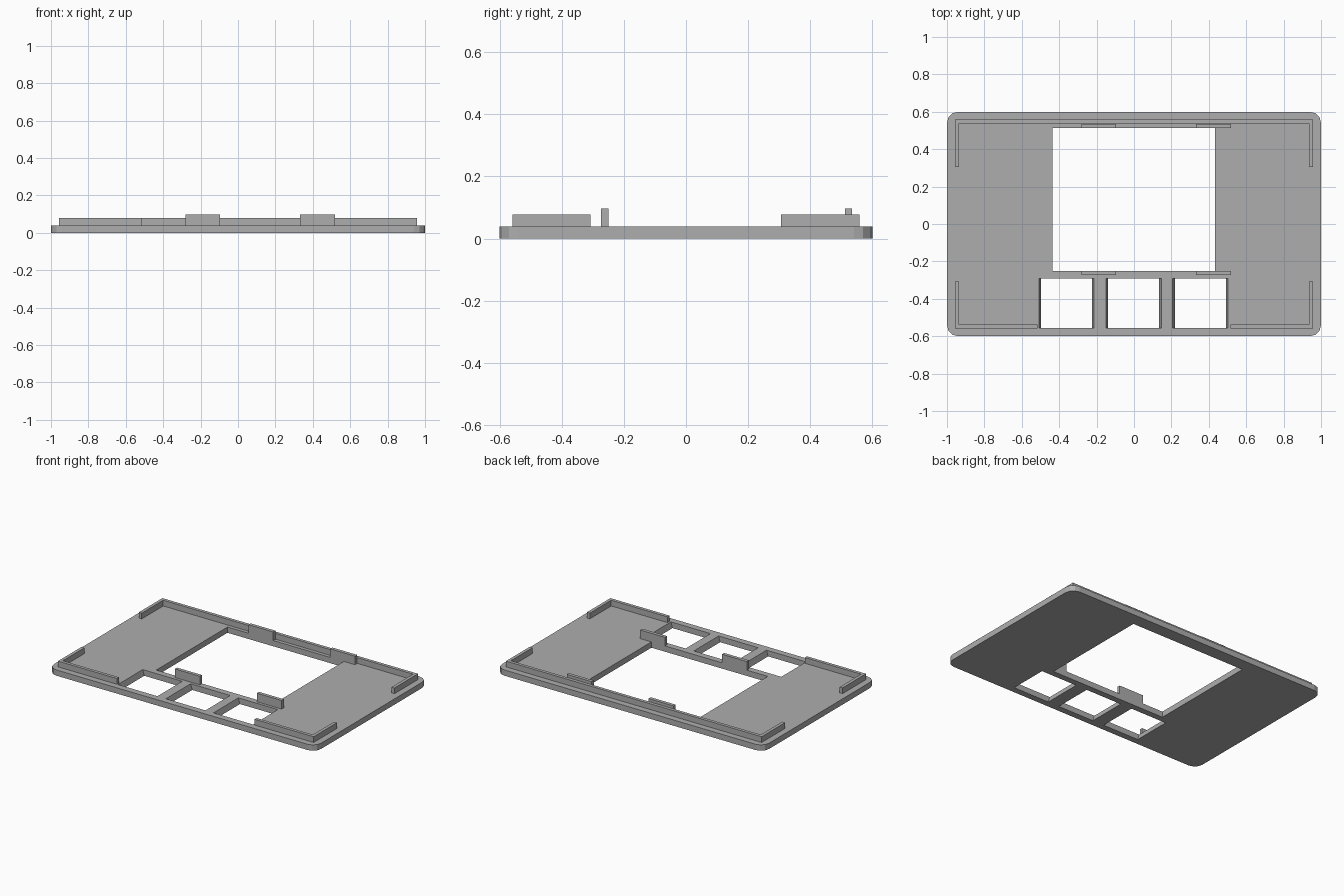
import bpy
import bmesh

cube = bpy.data.objects.get("Cube")
if cube:
    bpy.data.objects.remove(cube, do_unlink=True)

grey = bpy.data.materials.new("matte grey")
grey.use_nodes = True
grey.diffuse_color = (0.42, 0.42, 0.42, 1)
grey.node_tree.nodes["Principled BSDF"].inputs["Base Color"].default_value = (0.42, 0.42, 0.42, 1)

PLATE, LIP, TAB = 0.039, 0.078, 0.097   # top heights
OUT_X, OUT_Y, WALL = 0.957, 0.558, 0.022


def prism(name, outline, z0, z1):
    """Extrude a counter-clockwise outline from z0 to z1."""
    bm = bmesh.new()
    face = bm.faces.new([bm.verts.new((x, y, z0)) for x, y in outline])
    top = bmesh.ops.extrude_face_region(bm, geom=[face])["geom"]
    verts = [v for v in top if isinstance(v, bmesh.types.BMVert)]
    bmesh.ops.translate(bm, verts=verts, vec=(0, 0, z1 - z0))
    bmesh.ops.recalc_face_normals(bm, faces=bm.faces)
    mesh = bpy.data.meshes.new(name)
    bm.to_mesh(mesh)
    bm.free()
    mesh.materials.append(grey)
    obj = bpy.data.objects.new(name, mesh)
    bpy.context.collection.objects.link(obj)
    return obj


def rect(x0, x1, y0, y1):
    return [(x0, y0), (x1, y0), (x1, y1), (x0, y1)]


# Base plate with faceted round corners
plate = prism("base_plate", rect(-1, 1, -0.6, 0.6), 0, PLATE)
bm = bmesh.new()
bm.from_mesh(plate.data)
corners = [e for e in bm.edges if abs(e.verts[0].co.z - e.verts[1].co.z) > 0.01]
bmesh.ops.bevel(bm, geom=corners, offset=0.06, segments=3, profile=0.5, affect="EDGES")
bm.to_mesh(plate.data)
bm.free()

# Screen window and three button windows with slightly sloped sides
cutters = [prism("screen_cutter", rect(-0.437, 0.434, -0.25, 0.512), -0.1, 0.1)]
for i, x in enumerate((-0.361, -0.002, 0.355)):
    cutter = prism(f"button_cutter_{i}", rect(x - 0.144, x + 0.144, -0.292, -0.557), 0, PLATE)
    for v in cutter.data.vertices:
        side = 1 if v.co.x > x else -1
        high = v.co.z > PLATE / 2
        v.co.x = x + side * (0.151 if high else 0.133)
        v.co.z = PLATE + 0.01 if high else -0.01
    cutters.append(cutter)

bpy.context.view_layer.objects.active = plate
for cutter in cutters:
    cutter.hide_render = True
    mod = plate.modifiers.new("window", "BOOLEAN")
    mod.operation = "DIFFERENCE"
    mod.solver = "EXACT"
    mod.object = cutter
    bpy.ops.object.modifier_apply(modifier=mod.name)
    bpy.data.objects.remove(cutter, do_unlink=True)

# Back lip: one long wall turning forward at both ends
ix, iy = OUT_X - WALL, OUT_Y - WALL
prism("back_lip", [(OUT_X, 0.306), (OUT_X, OUT_Y), (-OUT_X, OUT_Y), (-OUT_X, 0.306),
                   (-ix, 0.306), (-ix, iy), (ix, iy), (ix, 0.306)], PLATE, LIP)

# Front corner lips, either side of the button windows
for name, s in (("left", 1), ("right", -1)):
    prism(f"front_lip_{name}",
          [(s * x, y) for x, y in ((0.515, -OUT_Y), (OUT_X, -OUT_Y), (OUT_X, -0.308),
                                   (ix, -0.308), (ix, -iy), (0.515, -iy))], PLATE, LIP)

# Upright tabs holding the screen
for name, x in (("right", -0.188), ("left", 0.425)):
    prism(f"front_tab_{name}", rect(x - 0.093, x + 0.093, -0.273, -0.25), PLATE, TAB)
    prism(f"back_tab_{name}", rect(x - 0.093, x + 0.093, 0.512, 0.535), PLATE, TAB)
